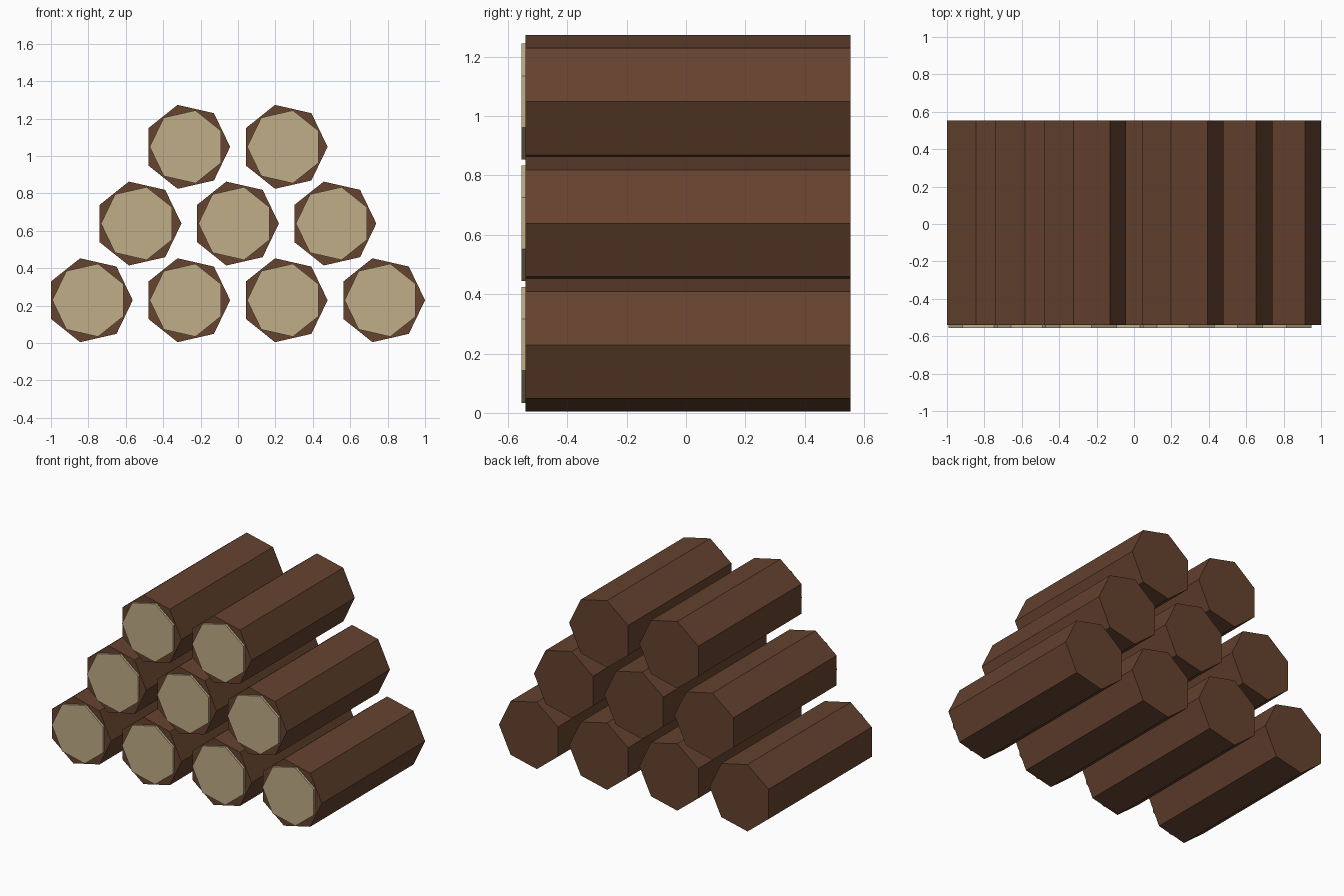
import bpy
import math
from mathutils import Matrix

if "Cube" in bpy.data.objects:
    bpy.data.objects.remove(bpy.data.objects["Cube"])

RADIUS, CAP_RADIUS, SIDES = 0.23, 0.20, 7
SPACING, ROW_STEP, BASE_Z = 0.521, 0.41, 0.229


def material(name, rgb):
    m = bpy.data.materials.new(name)
    m.diffuse_color = (*rgb, 1)
    m.use_nodes = True
    m.node_tree.nodes["Principled BSDF"].inputs["Base Color"].default_value = m.diffuse_color
    return m


bark = material("bark", (0.13, 0.055, 0.028))
cut_wood = material("cut_wood", (0.52, 0.42, 0.24))


def prism(name, radius, x, z, y0, y1, angle, mat):
    """Seven-sided prism along y, first corner at the given angle from +x."""
    bpy.ops.mesh.primitive_cylinder_add(vertices=SIDES, radius=radius, depth=y1 - y0)
    ob = bpy.context.object
    ob.name = name
    # primitive starts at +y: turn that corner to +x, then lay the axis along y
    first = ob.data.vertices[0].co
    turn = Matrix.Rotation(angle - math.atan2(first.y, first.x), 4, 'Z')
    ob.data.transform(Matrix.Rotation(math.pi / 2, 4, 'X') @ turn)
    ob.location = (x, (y0 + y1) / 2, z)
    ob.data.materials.append(mat)


# Stacked rows of four, three and two logs, each with a pale cut face in front
for row, count in enumerate((4, 3, 2)):
    for i in range(count):
        x = -0.793 + SPACING * (i + row / 2)
        z = BASE_Z + ROW_STEP * row
        prism(f"log_{row}_{i}", RADIUS, x, z, -0.54, 0.554, 0, bark)
        prism(f"cut_face_{row}_{i}", CAP_RADIUS, x, z, -0.555, -0.535, math.pi, cut_wood)
